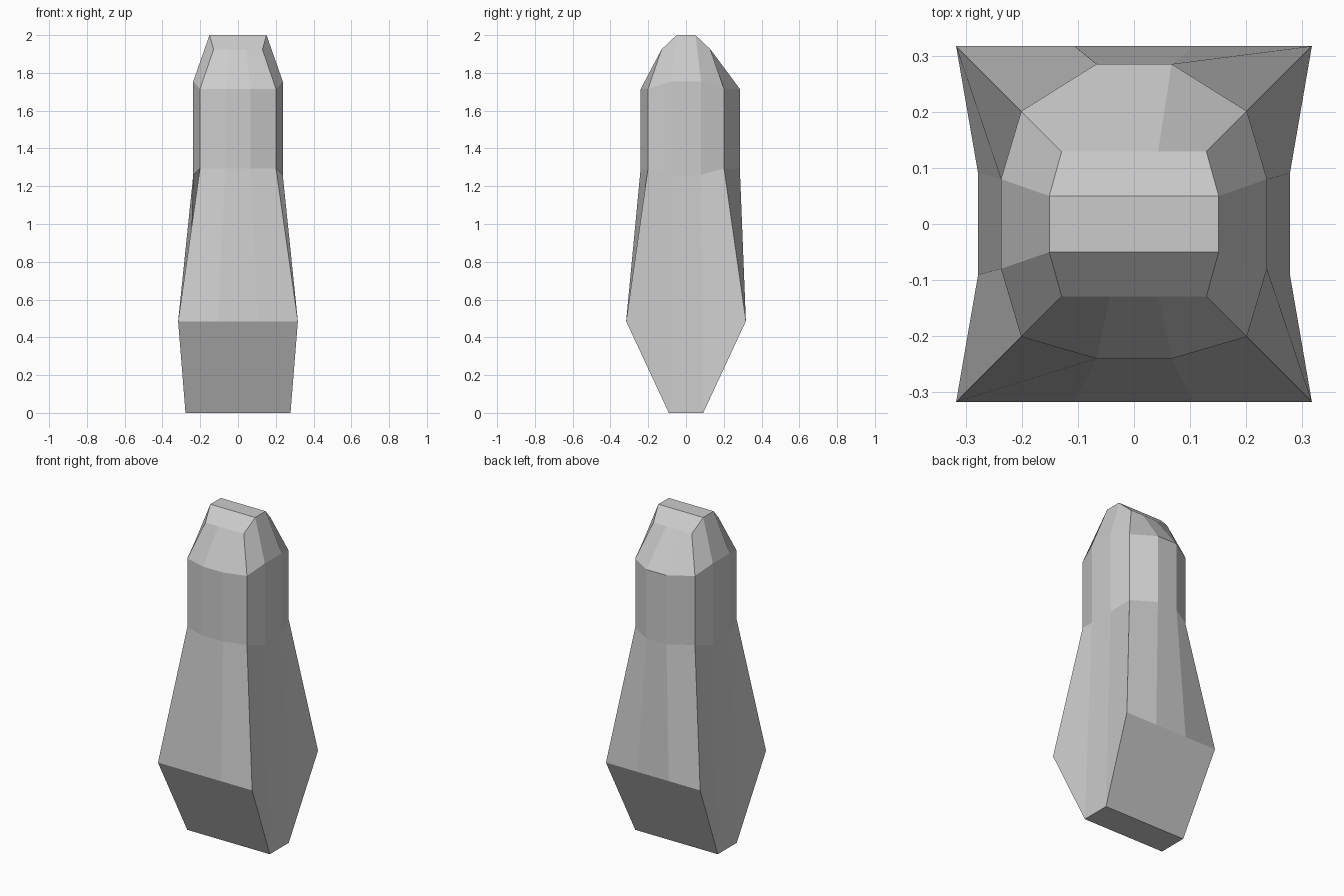
import bpy
import bmesh

if "Cube" in bpy.data.objects:
    bpy.data.objects.remove(bpy.data.objects["Cube"])

bm = bmesh.new()


def ring(corner, front, back, mid_x, corner_z, side_x, side_y, side_z):
    """Twelve points anticlockwise, starting on the right side."""
    c = corner
    pts = [(side_x, -side_y, side_z), (side_x, side_y, side_z), (c, c, corner_z),
           (mid_x, back, corner_z), (-mid_x, back, corner_z), (-c, c, corner_z),
           (-side_x, side_y, side_z), (-side_x, -side_y, side_z), (-c, -c, corner_z),
           (-mid_x, -front, corner_z), (mid_x, -front, corner_z), (c, -c, corner_z)]
    return [bm.verts.new(p) for p in pts]


# Wedge base, neck bottom, neck top, bevelled crown
rings = [
    ring(0.317, 0.317, 0.317, 0.106, 0.485, 0.278, 0.091, 0.0),
    ring(0.201, 0.24, 0.285, 0.067, 1.295, 0.237, 0.08, 1.26),
    ring(0.201, 0.24, 0.285, 0.067, 1.715, 0.237, 0.08, 1.755),
    ring(0.129, 0.129, 0.129, 0.043, 1.925, 0.151, 0.05, 2.0),
]
for lo, up in zip(rings, rings[1:]):
    for i in range(12):
        j = (i + 1) % 12
        bm.faces.new((lo[i], lo[j], up[j], up[i]))

# Caps: flat centre strip with a sloping strip at front and back
for r, flip in ((rings[0], True), (rings[-1], False)):
    for ids in ((0, 1, 6, 7), (1, 2, 3, 4, 5, 6), (7, 8, 9, 10, 11, 0)):
        vs = [r[k] for k in ids]
        bm.faces.new(vs[::-1] if flip else vs)

mesh = bpy.data.meshes.new("tapered_body")
bm.to_mesh(mesh)
bm.free()
body = bpy.data.objects.new("tapered_body", mesh)
bpy.context.collection.objects.link(body)
